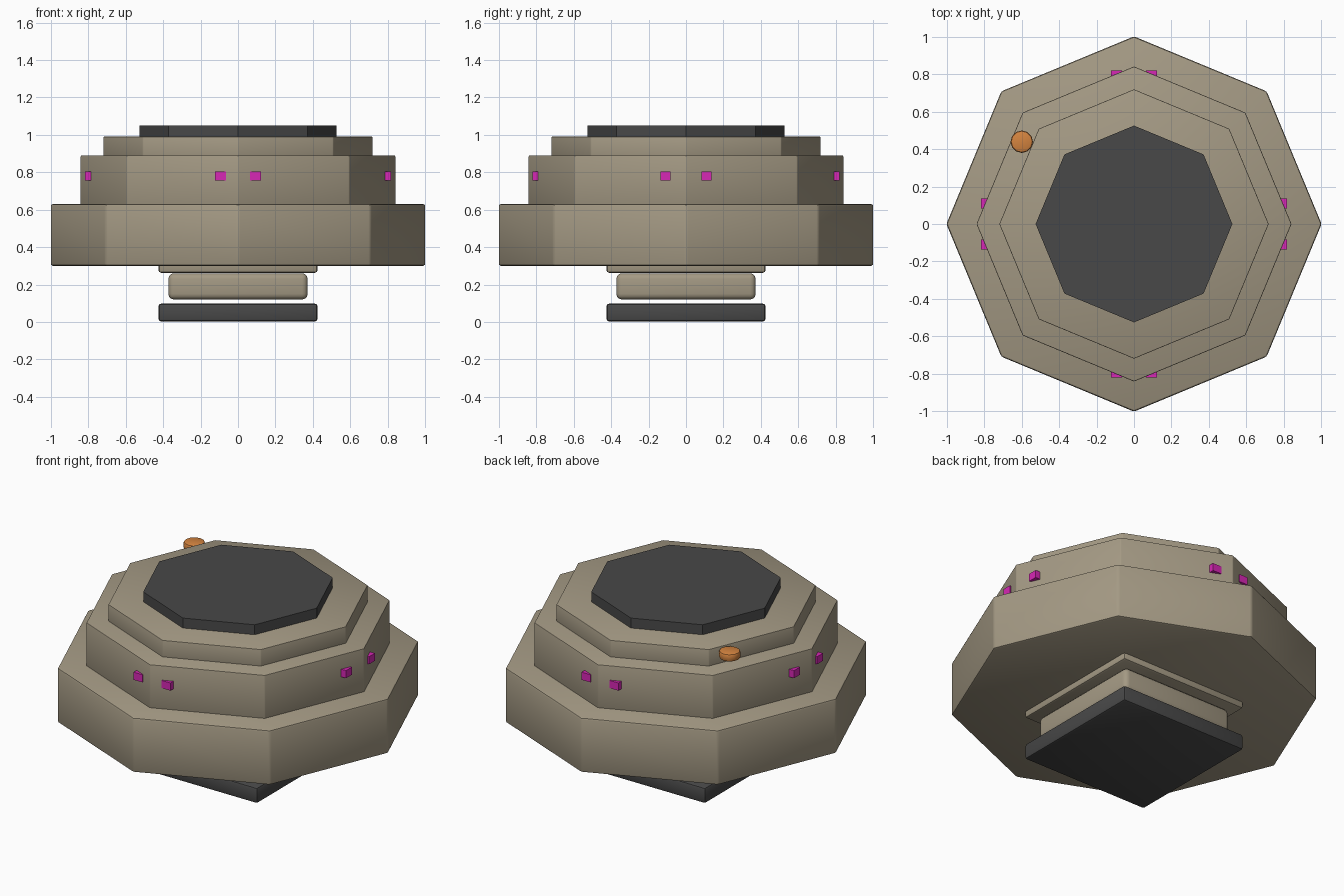
import bpy
import math

cube = bpy.data.objects.get("Cube")
if cube:
    bpy.data.objects.remove(cube, do_unlink=True)


def material(name, rgb):
    mat = bpy.data.materials.new(name)
    mat.use_nodes = True
    colour = (*rgb, 1.0)
    mat.diffuse_color = colour
    mat.node_tree.nodes["Principled BSDF"].inputs["Base Color"].default_value = colour
    return mat


TAN = material("warm tan", (0.37, 0.32, 0.23))
DARK = material("charcoal", (0.065, 0.065, 0.065))
MAGENTA = material("magenta", (0.68, 0.02, 0.46))
ORANGE = material("orange", (0.66, 0.23, 0.05))


def finish(obj, name, mat, bevel, segments):
    obj.name = name
    obj.data.materials.append(mat)
    if bevel:
        bpy.ops.object.transform_apply(location=False, rotation=True, scale=True)
        mod = obj.modifiers.new("soft edges", "BEVEL")
        mod.width = bevel
        mod.segments = segments
        bpy.ops.object.modifier_apply(modifier=mod.name)
        bpy.ops.object.shade_smooth_by_angle(angle=math.radians(35))
    return obj


def prism(name, sides, radius, z0, z1, mat, bevel=0.0, segments=2, at=(0, 0)):
    bpy.ops.mesh.primitive_cylinder_add(vertices=sides, radius=radius, depth=z1 - z0,
                                        location=(*at, (z0 + z1) / 2))
    return finish(bpy.context.object, name, mat, bevel, segments)


def box(name, centre, size, mat, bevel=0.0, segments=2):
    bpy.ops.mesh.primitive_cube_add(size=1, location=centre)
    bpy.context.object.scale = size
    return finish(bpy.context.object, name, mat, bevel, segments)


# Square foot, neck and collar
box("foot_plate", (0, 0, 0.05), (0.85, 0.85, 0.095), DARK, 0.014)
box("neck", (0, 0, 0.19), (0.745, 0.745, 0.14), TAN, 0.03, 3)
box("collar", (0, 0, 0.31), (0.85, 0.85, 0.095), TAN, 0.014)

# Stacked octagonal tiers
prism("lower_tier", 8, 1.003, 0.30, 0.63, TAN, 0.012)
prism("middle_tier", 8, 0.842, 0.60, 0.89, TAN, 0.005)
prism("upper_tier", 8, 0.72, 0.86, 0.99, TAN, 0.004)
prism("top_cap", 8, 0.526, 0.96, 1.05, DARK)

# Pairs of small lamps on all four sides
for side in (-1, 1):
    for pair in (-1, 1):
        box("end_lamp", (pair * 0.094, side * 0.79, 0.78), (0.058, 0.06, 0.046), MAGENTA)
        box("flank_lamp", (side * 0.785, pair * 0.11, 0.78), (0.065, 0.055, 0.046), MAGENTA)

# Round knob above the back corner
prism("knob", 12, 0.06, 0.938, 0.985, ORANGE, 0.012, at=(-0.6, 0.44))
